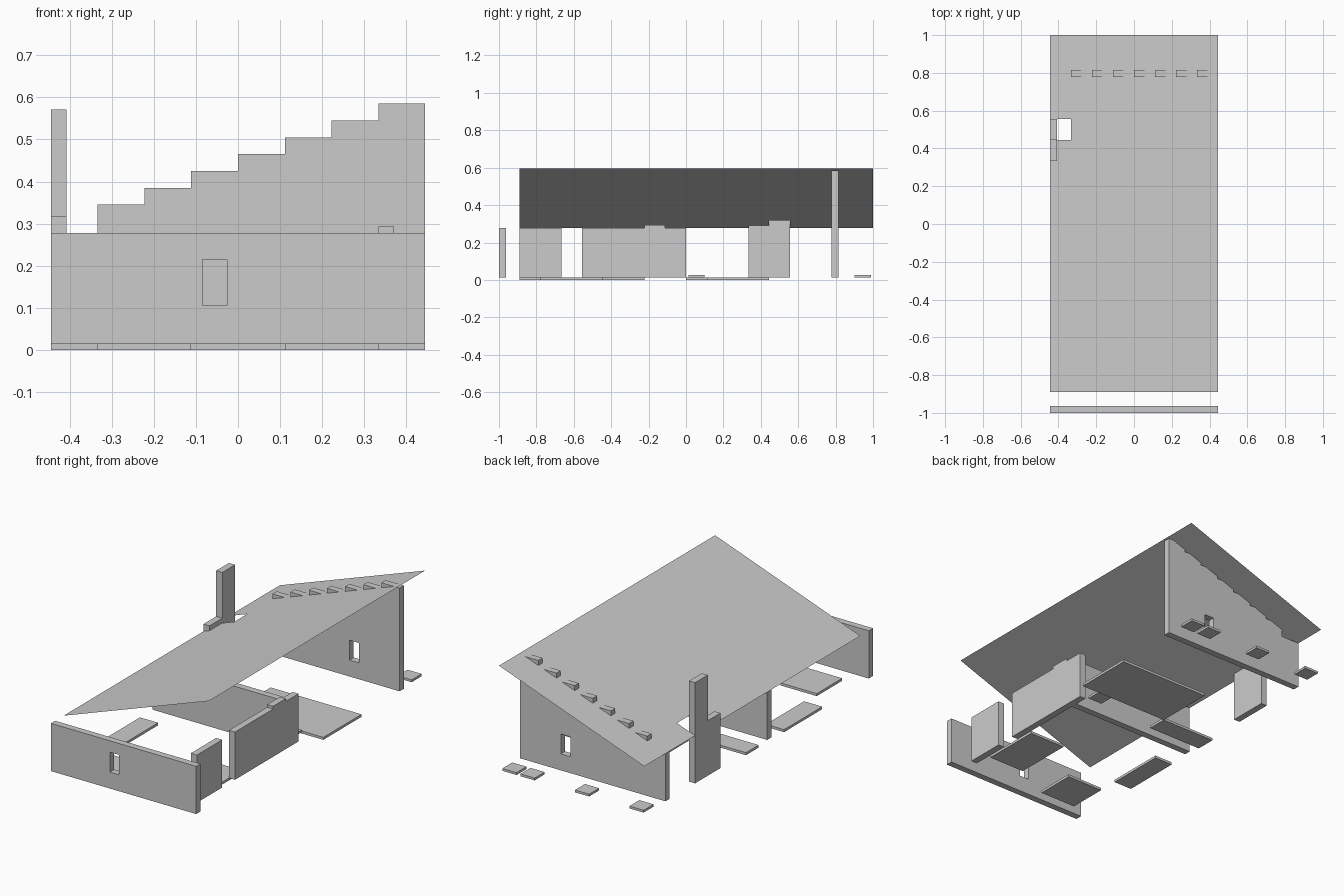
import bpy
import bmesh

cube = bpy.data.objects.get("Cube")
if cube:
    bpy.data.objects.remove(cube, do_unlink=True)

U = 1 / 27                       # plan module
BASE, WALL_TOP = 0.014, 0.278    # wall foot and wall head
ROOF_TOP = 0.597

grey = bpy.data.materials.new("plain grey")
grey.use_nodes = True
COLOUR = (0.6, 0.6, 0.6, 1)
grey.diffuse_color = COLOUR
grey.node_tree.nodes["Principled BSDF"].inputs["Base Color"].default_value = COLOUR


def finish(name, bm):
    bmesh.ops.recalc_face_normals(bm, faces=bm.faces)
    mesh = bpy.data.meshes.new(name)
    bm.to_mesh(mesh)
    bm.free()
    mesh.materials.append(grey)
    obj = bpy.data.objects.new(name, mesh)
    bpy.context.scene.collection.objects.link(obj)
    return obj


def prism(name, profile, axis, start, end):
    """Extrude a profile along x (profile in y, z), or y (x, z), or z (x, y)."""
    def place(p, d):
        return {"x": (d, *p), "y": (p[0], d, p[1]), "z": (*p, d)}[axis]
    bm = bmesh.new()
    face = bm.faces.new([bm.verts.new(place(p, start)) for p in profile])
    new = bmesh.ops.extrude_face_region(bm, geom=[face])["geom"]
    for v in new:
        if isinstance(v, bmesh.types.BMVert):
            v.co["xyz".index(axis)] = end
    return finish(name, bm)


def box(name, x0, x1, y0, y1, z0, z1):
    """Box with its plan given in modules and its heights in units."""
    outline = [(x0 * U, y0 * U), (x1 * U, y0 * U), (x1 * U, y1 * U), (x0 * U, y1 * U)]
    return prism(name, outline, "z", z0, z1)


def cut_window(wall, x, y0, y1):
    cutter = box("window_cutter", x - 0.78, x + 0.78, y0 - 1, y1 + 1, 0.105, 0.215)
    cutter.hide_render = True
    mod = wall.modifiers.new("window", "BOOLEAN")
    mod.operation = "DIFFERENCE"
    mod.solver = "EXACT"
    mod.object = cutter
    bpy.context.view_layer.objects.active = wall
    bpy.ops.object.modifier_apply(modifier=mod.name)
    bpy.data.objects.remove(cutter, do_unlink=True)


# Front wall with its window
front_wall = box("front_wall", -12, 12, -27, -26, BASE, WALL_TOP)
cut_window(front_wall, -1.5, -27, -26)

# Back wall, stepping up under the slope
steps = [(-12 * U, BASE), (-12 * U, WALL_TOP), (-9 * U, WALL_TOP)]
for i in range(7):
    height = 0.345 + 0.04 * i
    steps += [((-9 + 3 * i) * U, height), ((-6 + 3 * i) * U, height)]
steps.append((12 * U, BASE))
back_wall = prism("back_wall", steps, "y", 21 * U, 22 * U)
cut_window(back_wall, 4.5, 21, 22)

# Inner walls
box("cross_wall", -12, 9, -3, -2, BASE, WALL_TOP)
box("side_wall_short", 9, 10, -24, -18, BASE, WALL_TOP)
side = [(-15, BASE), (-15, WALL_TOP), (-6, WALL_TOP), (-6, 0.293),
        (-3, 0.293), (-3, WALL_TOP), (0, WALL_TOP), (0, BASE)]
prism("side_wall_long", [(y * U, z) for y, z in side], "x", 9 * U, 10 * U)

# Chimney with a low shoulder
stack = [(9, BASE), (9, 0.318), (12, 0.318), (12, 0.571), (15, 0.571), (15, BASE)]
prism("chimney", [(y * U, z) for y, z in stack], "x", -12 * U, -11 * U)

# Sloping roof sheet with a notch beside the chimney
bm = bmesh.new()
xs, ys = (-12, -9, 12), (-24, 12, 15, 27)
grid = [[bm.verts.new((x * U, y * U, WALL_TOP + (ROOF_TOP - WALL_TOP) * (x + 12) / 24))
         for y in ys] for x in xs]
for i in range(2):
    for j in range(3):
        if (i, j) != (0, 1):
            bm.faces.new((grid[i][j], grid[i + 1][j], grid[i + 1][j + 1], grid[i][j + 1]))
finish("roof", bm)

# Thin floor plates
floors = [(-3, 12, 3, 12), (-12, -3, 0, 3), (-12, -9, -15, -6),
          (-9, -3, -24, -18), (3, 9, -21, -12)]
for i, plan in enumerate(floors):
    box(f"floor_plate_{i + 1}", *plan, 0, BASE)

# Small paving slabs
for i, (x, y) in enumerate([(10.5, 25.5), (7.5, 25.5), (-1.5, 25.5), (-10.5, 25.5), (7.5, 1.5)]):
    r = 1.17
    box(f"paving_slab_{i + 1}", x - r, x + r, y - r, y + r, BASE, 0.027)
